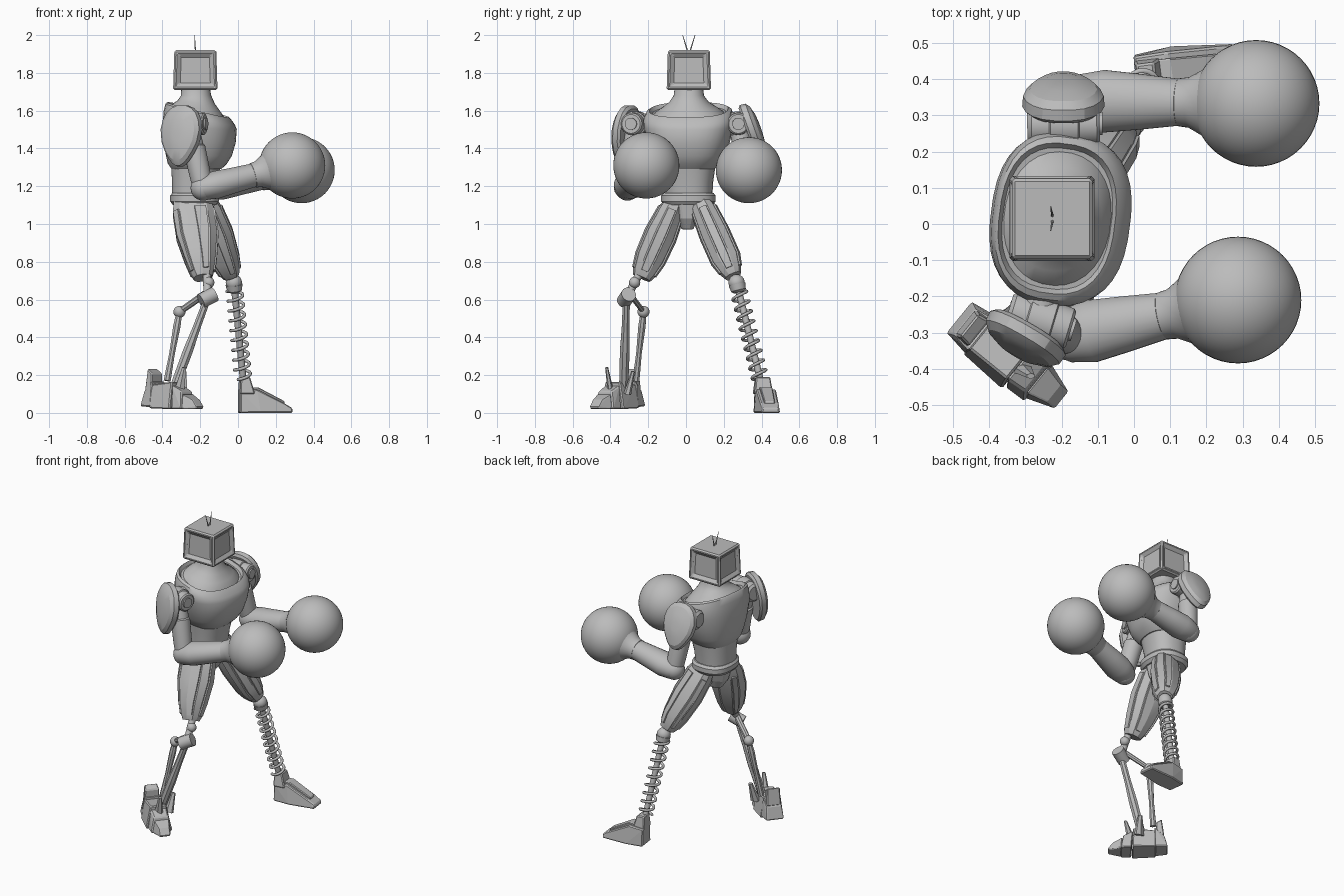
import bpy, bmesh, math
from mathutils import Vector as V

cube = bpy.data.objects.get("Cube")
if cube:
    bpy.data.objects.remove(cube, do_unlink=True)

grey = bpy.data.materials.new("plain_grey")
grey.use_nodes = True
grey.diffuse_color = (0.5, 0.5, 0.5, 1)
grey.node_tree.nodes["Principled BSDF"].inputs["Base Color"].default_value = (0.5, 0.5, 0.5, 1)


def finish(name, bm, angle=35, bevel=0):
    """Turn a bmesh into a shaded object."""
    bmesh.ops.recalc_face_normals(bm, faces=bm.faces[:])
    me = bpy.data.meshes.new(name)
    bm.to_mesh(me)
    bm.free()
    me.materials.append(grey)
    for p in me.polygons:
        p.use_smooth = angle > 0
    if angle:
        me.set_sharp_from_angle(angle=math.radians(angle))
    ob = bpy.data.objects.new(name, me)
    bpy.context.collection.objects.link(ob)
    if bevel:
        mod = ob.modifiers.new("bevel", 'BEVEL')
        mod.width, mod.segments, mod.limit_method = bevel, 1, 'ANGLE'
    return ob


def loft(name, rings, axis=(0, 0, 1), side=(1, 0, 0), n=24, p=1, angle=35, bevel=0,
         panel=0, shape=None):
    """Skin parallel superellipse rings given as (centre, a, b, tilt)."""
    w = V(axis).normalized()
    u = V(side)
    u = (u - w * u.dot(w)).normalized()
    v = w.cross(u)
    bm = bmesh.new()
    loops = []
    for centre, a, b, *tilt in rings:
        loop = []
        for i in range(n):
            t = 2 * math.pi * (i + 0.5) / n
            c, s = math.cos(t), math.sin(t)
            x = a * math.copysign(abs(c) ** p, c)
            y = b * math.copysign(abs(s) ** p, s)
            if shape:
                x, y = shape(x, y)
            loop.append(bm.verts.new(V(centre) + u * x + v * y + w * (tilt[0] * x if tilt else 0)))
        loops.append(loop)
    columns = [[] for _ in range(n)]
    for lo, hi in zip(loops, loops[1:]):
        for i in range(n):
            j = (i + 1) % n
            columns[i].append(bm.faces.new((lo[i], lo[j], hi[j], hi[i])))
    bm.faces.new(loops[0][::-1])
    bm.faces.new(loops[-1])
    bmesh.ops.recalc_face_normals(bm, faces=bm.faces[:])
    if panel:  # long raised strips on every other column
        for col in columns[1::2]:
            bmesh.ops.inset_region(bm, faces=col[1:-1], thickness=panel, depth=0)
            bmesh.ops.inset_region(bm, faces=col[1:-1], thickness=panel * 0.2, depth=panel)
    return finish(name, bm, angle, bevel)


def limb(name, a, b, steps, **kw):
    """Loft along the line a-b; steps are (fraction, radius[, second radius])."""
    a, b = V(a), V(b)
    rings = [(a.lerp(b, s[0]), s[1], s[-1]) for s in steps]
    return loft(name, rings, axis=b - a, **kw)


def rod(name, a, b, r, **kw):
    return limb(name, a, b, [(0, r), (1, r)], **kw)


def ball(name, centre, r, seg=40):
    bm = bmesh.new()
    bmesh.ops.create_uvsphere(bm, u_segments=seg, v_segments=seg // 2, radius=r)
    bmesh.ops.translate(bm, verts=bm.verts, vec=centre)
    return finish(name, bm, 60)


def hull(name, origin, heading, pts, bevel=0.006):
    """Convex block from (along, half width, height) points, mirrored across."""
    d = V((*heading, 0)).normalized()
    across = V((-d.y, d.x, 0))
    bm = bmesh.new()
    for x, w, z in pts:
        for s in (-1, 1):
            bm.verts.new(V((*origin, z)) + d * x + across * w * s)
    bmesh.ops.convex_hull(bm, input=bm.verts[:])
    bmesh.ops.dissolve_limit(bm, angle_limit=0.02, verts=bm.verts[:], edges=bm.edges[:])
    return finish(name, bm, 0, bevel)


# Head: bevelled box with framed, recessed panels
bm = bmesh.new()
bmesh.ops.create_cube(bm, size=1)
for v in bm.verts:
    k = 0.222 if v.co.z > 0 else 0.235
    v.co = V((v.co.x * k - 0.226, v.co.y * k + 0.015, v.co.z * 0.21 + 1.815))
bm.normal_update()
walls = [f for f in bm.faces if abs(f.normal.z) < 0.5]
bmesh.ops.inset_individual(bm, faces=walls, thickness=0.034, depth=0)
bmesh.ops.inset_individual(bm, faces=walls, thickness=0.007, depth=-0.016)
finish("head", bm, 0, 0.013)
for i, s in enumerate((-1, 1)):
    limb(f"antenna_{i}", (-0.225, 0.015 + s * 0.005, 1.91), (-0.23, 0.015 + s * 0.033, 2.0),
         [(0, 0.004), (1, 0.0015)], n=6)

# Neck, collar, chest, abdomen, all turned slightly
turn = (0.99, -0.13, 0)
loft("neck", [((-0.21, 0.015, 1.55), 0.155, 0.2, -0.25), ((-0.212, 0.015, 1.585), 0.148, 0.185, -0.24),
              ((-0.215, 0.015, 1.615), 0.125, 0.145, -0.2), ((-0.22, 0.015, 1.645), 0.098, 0.105, -0.1),
              ((-0.222, 0.015, 1.68), 0.08, 0.08), ((-0.225, 0.015, 1.73), 0.074, 0.074)],
     side=turn, n=32, p=0.92)
chest = [(1.29, -0.22, 0.13, 0.135, 0), (1.32, -0.215, 0.155, 0.165, 0),
         (1.36, -0.207, 0.172, 0.19, 0), (1.43, -0.203, 0.188, 0.215, 0),
         (1.51, -0.203, 0.193, 0.236, -0.05), (1.56, -0.205, 0.185, 0.24, -0.2),
         (1.595, -0.21, 0.17, 0.226, -0.25), (1.605, -0.212, 0.16, 0.208, -0.25),
         (1.585, -0.212, 0.15, 0.195, -0.25)]
loft("chest", [((x, 0.015, z), a, b, t) for z, x, a, b, t in chest], side=turn, n=36, p=0.8)
loft("abdomen", [((-0.235, 0.015, 1.12), 0.112, 0.123), ((-0.23, 0.015, 1.22), 0.118, 0.128),
                 ((-0.22, 0.015, 1.34), 0.135, 0.145)], side=turn, n=32, p=0.85)

# Pelvis
loft("belt", [((-0.23, 0.013, z), a, a + 0.015) for z, a in
              ((1.1, 0.115), (1.12, 0.13), (1.15, 0.13), (1.165, 0.118))], n=28, p=0.8)
loft("crotch_plate", [((-0.22, 0.008, 0.97), 0.05, 0.032), ((-0.22, 0.008, 1.03), 0.09, 0.058),
                      ((-0.225, 0.01, 1.13), 0.11, 0.085)], n=8, p=0.7, angle=0, bevel=0.006)

# Arms
arms = {
    "right": dict(joint=(-0.26, -0.265, 1.53), dir=(1, -0.3, 0), elbow=(-0.185, -0.31, 1.19),
                  glove=(0.287, -0.21, 1.31), pad=(-0.295, -0.305, 1.465), out=(-0.5, -0.85, 0.13),
                  height=0.165, width=0.122, reach=0.09),
    "left": dict(joint=(-0.195, 0.275, 1.53), dir=(1, 0.02, 0), elbow=(-0.15, 0.34, 1.19),
                 glove=(0.337, 0.333, 1.285), pad=(-0.195, 0.335, 1.49), out=(0, 0.92, 0.33),
                 height=0.15, width=0.115, reach=0.1)}
for side, a in arms.items():
    j, d, r = V(a["joint"]), V(a["dir"]).normalized(), a["reach"]
    e, g, out = V(a["elbow"]), V(a["glove"]), V(a["out"]).normalized()
    limb(f"{side}_shoulder_joint", j - d * r, j + d * r,
         [(0, 0.045), (0.06, 0.06), (0.3, 0.06), (0.32, 0.067), (0.7, 0.067), (0.72, 0.06),
          (0.96, 0.058), (1, 0.05)], n=28)
    rod(f"{side}_shoulder_pin", j + d * 0.08, j + d * (r + 0.008), 0.032, n=20)
    rod(f"{side}_shoulder_link", (j.x, 0.015, j.z), j, 0.055)
    limb(f"{side}_upper_arm", j, e, [(0, 0.05), (0.35, 0.052), (0.37, 0.06), (0.85, 0.056), (1, 0.05)])
    ball(f"{side}_elbow", e, 0.066, 28)
    limb(f"{side}_forearm", e, g, [(-0.08, 0.05, 0.045), (0, 0.074, 0.064), (0.14, 0.087, 0.074),
                                   (0.35, 0.077, 0.068), (0.62, 0.062)], side=(0, 1, 0))
    limb(f"{side}_glove_cuff", e, g, [(0.55, 0.058), (0.56, 0.066), (0.62, 0.07), (0.7, 0.092),
                                      (0.8, 0.13)], n=32)
    ball(f"{side}_glove", g, 0.175, 48)
    # Shoulder pad: shallow dome that narrows downwards
    up = V((0, 0, 1)) - out * out.z
    h = a["height"]
    c = V(a["pad"])
    loft(f"{side}_shoulder_pad",
         [(c + out * o, h * k, a["width"] * k) for o, k in
          ((-0.012, 0.9), (0.0, 1), (0.03, 0.98), (0.048, 0.82), (0.06, 0.5), (0.064, 0.2))],
         axis=out, side=up, n=20, p=0.85, angle=22,
         shape=lambda x, y, h=h: (x, y * (1 + 0.45 * min(x / h, 0))))

# Thighs with long raised armour strips
limb("left_thigh", (-0.19, 0.075, 1.12), (-0.035, 0.25, 0.725),
     [(0, 0.07, 0.05), (0.12, 0.085, 0.066), (0.45, 0.092, 0.078), (0.78, 0.075, 0.078),
      (0.94, 0.058, 0.058), (1, 0.045)], n=10, p=0.8, angle=20, panel=0.008)
limb("right_thigh", (-0.245, -0.055, 1.12), (-0.185, -0.235, 0.715),
     [(0, 0.1, 0.055), (0.12, 0.112, 0.068), (0.45, 0.112, 0.084), (0.75, 0.085, 0.08),
      (0.94, 0.062, 0.062), (1, 0.05)], n=10, p=0.8, angle=20, panel=0.008)

# Left lower leg: knee, rod and spring
top, base = V((-0.022, 0.268, 0.69)), V((0.028, 0.395, 0.17))
ball("left_knee", top, 0.043, 24)
limb("left_knee_cup", top, base, [(0.02, 0.045), (0.08, 0.04), (0.1, 0.025)], n=20)
rod("left_shin_rod", top, base, 0.018, n=16)
w = (base - top).normalized()
u = w.orthogonal().normalized()
v = w.cross(u)
curve = bpy.data.curves.new("spring_path", 'CURVE')
curve.dimensions = '3D'
curve.bevel_depth, curve.bevel_resolution = 0.0085, 2
turns, steps = 9, 18
line = curve.splines.new('POLY')
line.points.add(turns * steps)
for i, pt in enumerate(line.points):
    t = 2 * math.pi * i / steps
    pos = top.lerp(base, 0.07 + 0.9 * i / (turns * steps)) + (u * math.cos(t) + v * math.sin(t)) * 0.041
    pt.co = (*pos, 1)
coil = bpy.data.objects.new("spring_path", curve)
bpy.context.collection.objects.link(coil)
bpy.context.view_layer.update()
mesh = bpy.data.meshes.new_from_object(coil.evaluated_get(bpy.context.evaluated_depsgraph_get()))
bpy.data.objects.remove(coil, do_unlink=True)
bm = bmesh.new()
bm.from_mesh(mesh)
finish("left_spring", bm, 60)

# Left foot: wedge, raised instep and ankle block
spot, ahead = (0.005, 0.412), (1, 0.13)
hull("left_foot", spot, ahead, [(0, 0.055, 0), (0, 0.05, 0.115), (0.09, 0.052, 0.125), (0.11, 0.066, 0),
                                (0.28, 0.05, 0), (0.28, 0.042, 0.025), (0.23, 0.048, 0.055)])
hull("left_instep", spot, ahead, [(0.04, 0.035, 0.1), (0.04, 0.033, 0.135), (0.1, 0.033, 0.135),
                                  (0.24, 0.028, 0.062), (0.24, 0.028, 0.04)], 0.004)
hull("left_ankle", (0.03, 0.405), ahead, [(-0.025, 0.05, 0.1), (-0.02, 0.038, 0.19), (0.03, 0.038, 0.19),
                                          (0.055, 0.05, 0.1)])

# Right lower leg: knee, cross joint and twin struts
hub, bend = V((-0.16, -0.315, 0.61)), V((-0.31, -0.225, 0.535))
ball("right_knee", (-0.155, -0.272, 0.69), 0.03, 20)
rod("right_knee_link", (-0.165, -0.25, 0.73), hub, 0.022, n=12)
rod("right_knee_barrel", hub + V((-0.036, -0.012, -0.018)), hub + V((0.036, 0.012, 0.018)), 0.04, n=20)
limb("right_knee_arm", hub + V((0, 0.01, 0.03)), bend, [(0, 0.02, 0.016), (1, 0.018, 0.014)],
     n=8, angle=0)
ball("right_strut_ball", bend, 0.032, 20)
limb("right_rear_strut", bend, (-0.375, -0.265, 0.17), [(0, 0.016), (0.2, 0.021), (0.6, 0.016), (1, 0.02)],
     n=8, angle=0)
limb("right_front_strut", hub, (-0.335, -0.33, 0.14), [(0, 0.02), (0.35, 0.022), (0.6, 0.028), (1, 0.026)],
     n=8, angle=0)

# Right foot: overlapping armoured segments
spot, ahead = (-0.35, -0.365), (0.78, -0.63)
segments = {
    "arch": [(-0.1, 0.072, 0.025), (-0.1, 0.05, 0.15), (0.04, 0.05, 0.165), (0.045, 0.08, 0.02)],
    "toe_plate": [(0.05, 0.07, 0.02), (0.04, 0.05, 0.145), (0.1, 0.045, 0.115), (0.115, 0.068, 0.02)],
    "toe_tip": [(0.11, 0.06, 0.02), (0.105, 0.045, 0.1), (0.165, 0.03, 0.07), (0.195, 0.03, 0.03),
                (0.185, 0.03, 0.02)],
    "heel": [(-0.09, 0.068, 0.03), (-0.09, 0.055, 0.17), (-0.15, 0.045, 0.12), (-0.172, 0.055, 0.035)],
    "heel_guard": [(-0.1, 0.05, 0.12), (-0.1, 0.045, 0.21), (-0.135, 0.04, 0.235), (-0.15, 0.045, 0.12)]}
for part, pts in segments.items():
    hull(f"right_foot_{part}", spot, ahead, pts)
limb("right_ankle_fin", (-0.31, -0.4, 0.12), (-0.285, -0.42, 0.24), [(0, 0.03, 0.016), (1, 0.012, 0.008)],
     n=6, angle=0)
limb("right_ankle_plate", (-0.3, -0.31, 0.1), (-0.285, -0.28, 0.22), [(0, 0.035, 0.02), (1, 0.015, 0.01)],
     n=6, angle=0)
